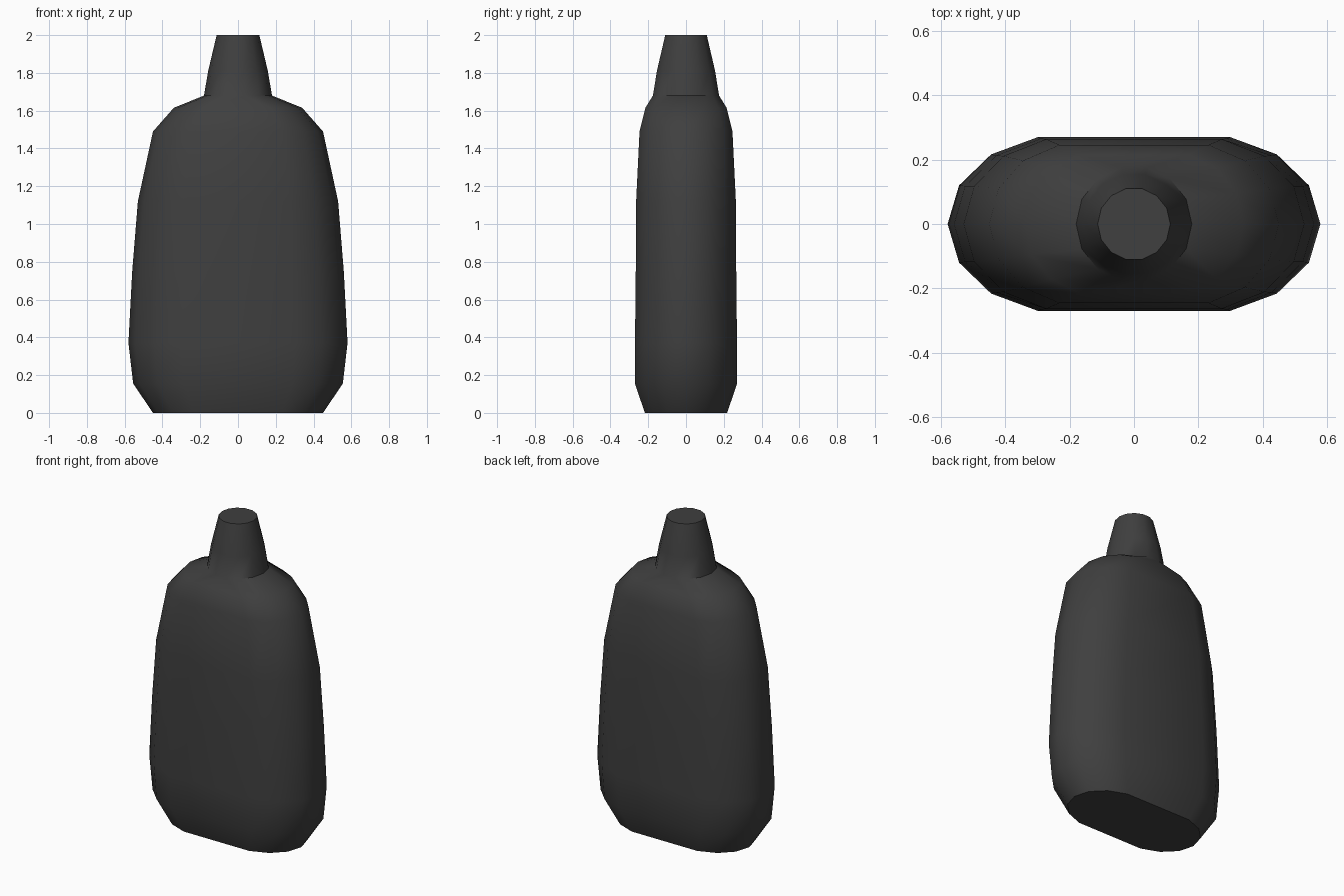
import bpy, bmesh, math

if "Cube" in bpy.data.objects:
    bpy.data.objects.remove(bpy.data.objects["Cube"])

SIDES = 14
# height, half width, half depth, sideways stretch of the 14-sided section
PROFILE = [
    (0.00, 0.45, 0.218, 0.17),
    (0.155, 0.555, 0.27, 0.21),
    (0.37, 0.58, 0.27, 0.22),
    (0.75, 0.56, 0.266, 0.21),
    (1.12, 0.53, 0.264, 0.20),
    (1.49, 0.45, 0.246, 0.17),
    (1.615, 0.34, 0.215, 0.12),
    (1.68, 0.18, 0.175, 0.0),
    (1.81, 0.158, 0.154, 0.0),
    (2.00, 0.113, 0.11, 0.0),
]


def ring(bm, z, width, depth, stretch):
    """Half-circle ends pulled apart along x by the stretch."""
    peak = math.sin(2 * math.pi * 3 / SIDES)
    verts = []
    for i in range(SIDES):
        a = 2 * math.pi * i / SIDES
        c = math.cos(a)
        x = math.copysign(stretch, c) + (width - stretch) * c
        verts.append(bm.verts.new((x, depth * math.sin(a) / peak, z)))
    return verts


# Bottle body, shoulder and neck as one loft
bm = bmesh.new()
rings = [ring(bm, *row) for row in PROFILE]
for low, high in zip(rings, rings[1:]):
    for i in range(SIDES):
        j = (i + 1) % SIDES
        bm.faces.new((low[i], low[j], high[j], high[i]))

# Flat base and top
bm.faces.new(rings[0][::-1])
bm.faces.new(rings[-1])
bmesh.ops.recalc_face_normals(bm, faces=bm.faces[:])

mesh = bpy.data.meshes.new("bottle")
bm.to_mesh(mesh)
bm.free()
bottle = bpy.data.objects.new("bottle", mesh)
bpy.context.collection.objects.link(bottle)

# Dark finish
mat = bpy.data.materials.new("dark_plastic")
mat.diffuse_color = (0.05, 0.05, 0.05, 1)
mat.use_nodes = True
mat.node_tree.nodes["Principled BSDF"].inputs["Base Color"].default_value = mat.diffuse_color
mesh.materials.append(mat)

# Smooth sides, sharp base and top rims
bpy.context.view_layer.objects.active = bottle
bottle.select_set(True)
bpy.ops.object.shade_smooth_by_angle(angle=math.radians(50))
